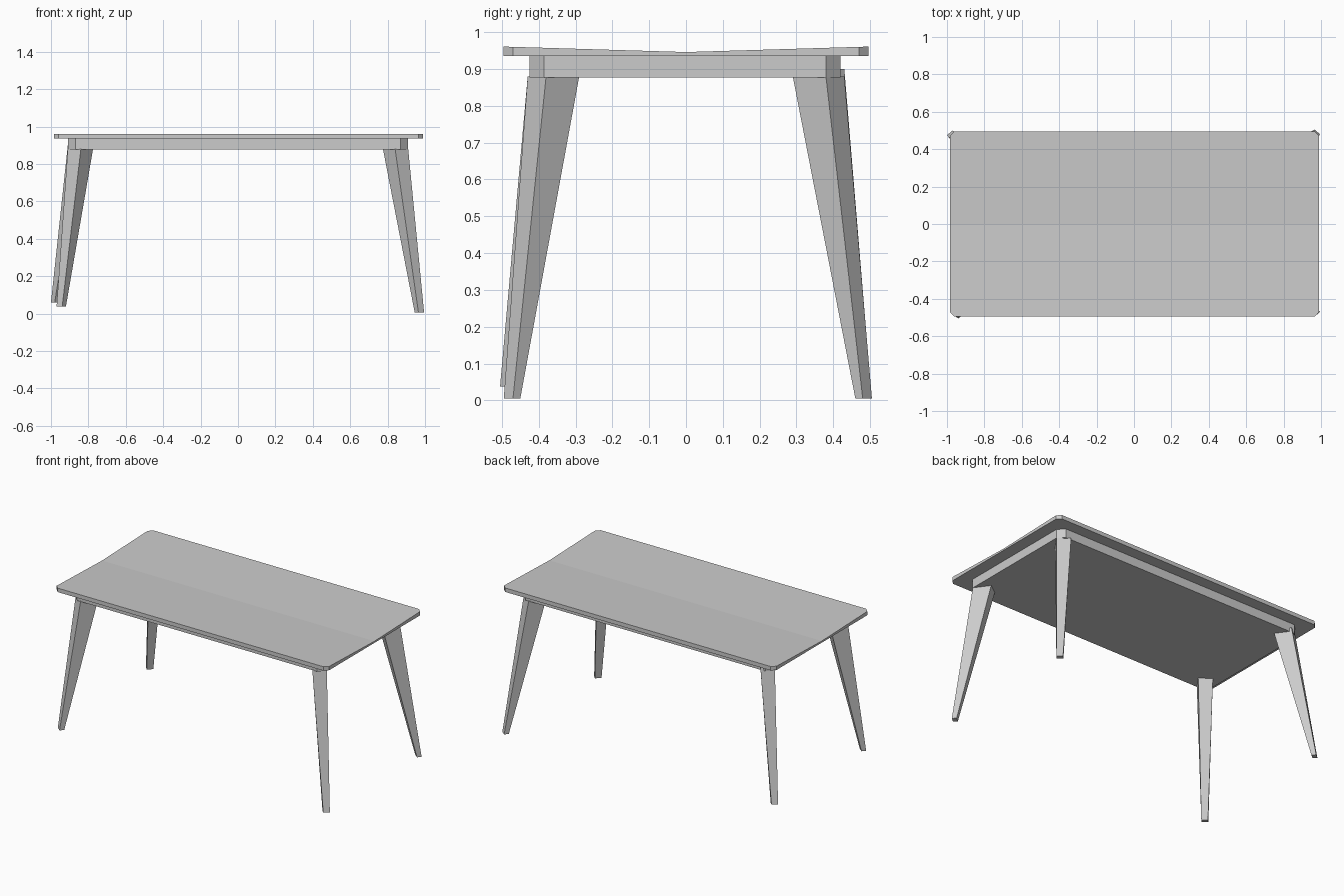
import bpy
import bmesh

cube = bpy.data.objects.get("Cube")
if cube:
    bpy.data.objects.remove(cube, do_unlink=True)

grey = bpy.data.materials.new("plain grey")
grey.use_nodes = True
COLOUR = (0.6, 0.6, 0.6, 1)
grey.diffuse_color = COLOUR
grey.node_tree.nodes["Principled BSDF"].inputs["Base Color"].default_value = COLOUR


def finish(name, bm):
    bmesh.ops.recalc_face_normals(bm, faces=bm.faces)
    mesh = bpy.data.meshes.new(name)
    bm.to_mesh(mesh)
    bm.free()
    mesh.materials.append(grey)
    bpy.context.collection.objects.link(bpy.data.objects.new(name, mesh))


def loft(name, lower, upper):
    """Solid between two rings of points."""
    bm = bmesh.new()
    a = [bm.verts.new(p) for p in lower]
    b = [bm.verts.new(p) for p in upper]
    n = len(a)
    for i in range(n):
        j = (i + 1) % n
        bm.faces.new((a[i], a[j], b[j], b[i]))
    bm.faces.new(a)
    cap = bm.faces.new(b)
    return bm, b, cap


def clipped_rectangle(x0, x1, y0, y1, c):
    """Rectangle with clipped corners and a middle point on each end."""
    mid = (y0 + y1) / 2
    return [(x0 + c, y0), (x1 - c, y0), (x1, y0 + c), (x1, mid), (x1, y1 - c),
            (x1 - c, y1), (x0 + c, y1), (x0, y1 - c), (x0, mid), (x0, y0 + c)]


# Tabletop with clipped corners and a shallow dip along its middle
outline = clipped_rectangle(-0.985, 0.99, -0.495, 0.495, 0.025)
bm, ring, cap = loft("tabletop", [(x, y, 0.935) for x, y in outline],
                     [(x, y, 0.946 + 0.03 * abs(y)) for x, y in outline])
bmesh.ops.connect_verts(bm, verts=[ring[3], ring[8]])
finish("tabletop", bm)

# Apron block under the top
outline = clipped_rectangle(-0.91, 0.91, -0.425, 0.42, 0.04)
bm, ring, cap = loft("apron", [(x, y, 0.877) for x, y in outline],
                     [(x, y, 0.936) for x, y in outline])
finish("apron", bm)

# Tapered splayed legs, turned to face the corners
TOP = [(0.84, 0.43), (0.91, 0.38), (0.845, 0.29), (0.775, 0.34)]
FOOT = [(0.965, 0.495), (0.995, 0.47), (0.975, 0.45), (0.945, 0.475)]
# name, side signs, foot shift in x and y, foot height, top height
LEGS = [("front_left_leg", 1, -1, 0, 0, 0.005, 0.88),
        ("back_left_leg", 1, 1, 0, 0.01, 0.005, 0.88),
        ("front_right_leg", -1, -1, 0.025, 0.01, 0.038, 0.88),
        ("back_right_leg", -1, 1, -0.005, 0.005, 0.06, 0.9)]
for name, sx, sy, dx, dy, low, high in LEGS:
    foot = [(sx * x + dx, sy * (y + dy), low) for x, y in FOOT]
    top = [(sx * x, sy * y, high) for x, y in TOP]
    bm, ring, cap = loft(name, foot, top)
    finish(name, bm)
